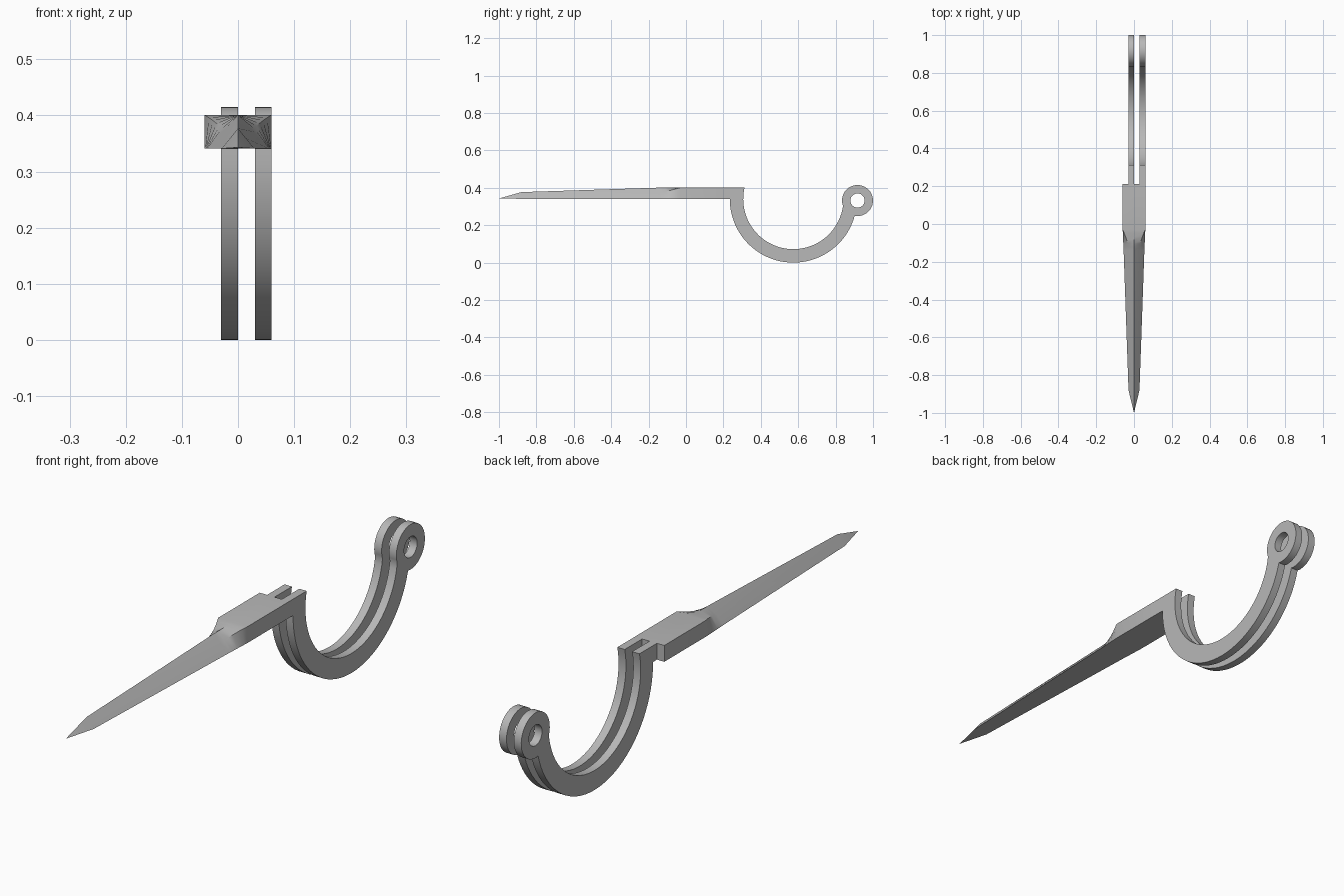
import bpy, bmesh
from math import sin, cos, atan2, asin, acos, hypot, pi, radians

cube = bpy.data.objects.get("Cube")
if cube:
    bpy.data.objects.remove(cube, do_unlink=True)

grey = bpy.data.materials.new("plain grey")
grey.use_nodes = True
grey.diffuse_color = (0.48, 0.48, 0.48, 1)
grey.node_tree.nodes["Principled BSDF"].inputs["Base Color"].default_value = grey.diffuse_color


def finish(name, bm):
    bmesh.ops.recalc_face_normals(bm, faces=bm.faces)
    mesh = bpy.data.meshes.new(name)
    bm.to_mesh(mesh)
    bm.free()
    mesh.materials.append(grey)
    obj = bpy.data.objects.new(name, mesh)
    bpy.context.collection.objects.link(obj)
    bpy.ops.object.select_all(action='DESELECT')
    obj.select_set(True)
    bpy.context.view_layer.objects.active = obj
    bpy.ops.object.shade_smooth_by_angle(angle=radians(30))
    return obj


def arc(center, radius, start, end, steps):
    angles = [start + (end - start) * i / steps for i in range(steps + 1)]
    return [(center[0] + radius * cos(a), center[1] + radius * sin(a)) for a in angles]


def plate(name, loops, x, thickness):
    """Fill outlines in the y-z plane (later loops are holes) and thicken along x."""
    bm = bmesh.new()
    edges = []
    for loop in loops:
        verts = [bm.verts.new((x, y, z)) for y, z in loop]
        edges += [bm.edges.new((v, verts[i - 1])) for i, v in enumerate(verts)]
    bmesh.ops.triangle_fill(bm, edges=edges, use_beauty=True)
    result = bmesh.ops.extrude_face_region(bm, geom=bm.faces[:])
    moved = [g for g in result["geom"] if isinstance(g, bmesh.types.BMVert)]
    bmesh.ops.translate(bm, verts=moved, vec=(thickness, 0, 0))
    return finish(name, bm)


# Hook outline: tang, outer arc, eyelet, inner arc
BOTTOM, TOP, BACK = 0.341, 0.401, 0.212
hook, eye = (0.574, 0.34), (0.917, 0.332)
outer, inner, eye_r, hole_r = 0.34, 0.268, 0.083, 0.038
dy, dz = eye[0] - hook[0], eye[1] - hook[1]
dist = hypot(dy, dz)


def meeting_angle(radius):
    spread = acos((dist**2 + radius**2 - eye_r**2) / (2 * dist * radius))
    return 2 * pi + atan2(dz, dy) - spread


def eye_angle(point):
    return atan2(point[1] - eye[1], point[0] - eye[0])


outer_arc = arc(hook, outer, pi, meeting_angle(outer), 40)
inner_arc = arc(hook, inner, meeting_angle(inner), pi - asin((TOP - hook[1]) / inner), 40)
eye_arc = arc(eye, eye_r, eye_angle(outer_arc[-1]), eye_angle(inner_arc[0]) + 2 * pi, 32)
outline = [(BACK, TOP), (BACK, BOTTOM)] + outer_arc + eye_arc[1:-1] + inner_arc
hole = arc(eye, hole_r, 0, 2 * pi, 32)[:-1]

for name, x in (("right_hook_plate", -0.03), ("left_hook_plate", 0.03)):
    plate(name, [outline, hole], x, 0.03)

# Block blending into a triangular spike: (y, half width, shoulder x, shoulder z, ridge z)
sections = [(BACK, 0.06, 0.06, TOP, TOP)]
steps = 6
for i in range(steps + 1):
    t = i / steps
    pull = 1 - (1 - t) ** 1.6
    sections.append((-0.03 - 0.11 * t, 0.06 - 0.005 * t,
                     0.06 - 0.032 * pull, TOP - 0.03 * t, TOP))
sections.append((-0.88, 0.029, 0.0145, 0.359, 0.377))

bm = bmesh.new()
rings = [[bm.verts.new(p) for p in ((-w, y, BOTTOM), (w, y, BOTTOM), (s, y, sz),
                                    (0, y, rz), (-s, y, sz))]
         for y, w, s, sz, rz in sections]
bm.faces.new(rings[0])
for a, b in zip(rings, rings[1:]):
    for i in range(5):
        bm.faces.new((a[i - 1], a[i], b[i], b[i - 1]))
tip = bm.verts.new((0, -1, 0.343))
for i in range(5):
    bm.faces.new((rings[-1][i - 1], rings[-1][i], tip))
finish("spike_and_block", bm)
